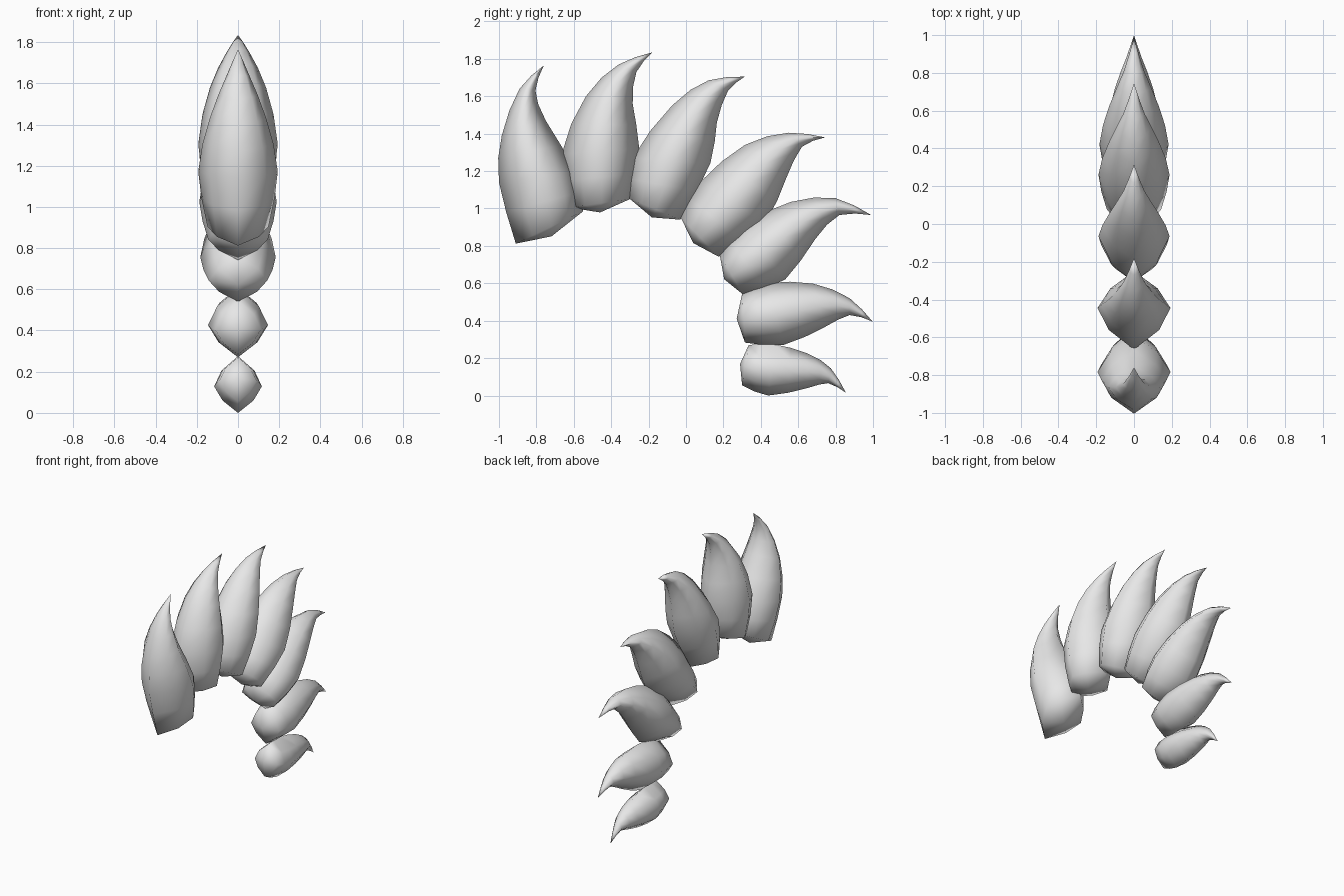
import bpy, bmesh, math
from mathutils import Vector

if "Cube" in bpy.data.objects:
    bpy.data.objects.remove(bpy.data.objects["Cube"])

grey = bpy.data.materials.new("light_grey")
grey.diffuse_color = (0.8, 0.8, 0.8, 1)
grey.use_nodes = True
grey.node_tree.nodes["Principled BSDF"].inputs["Base Color"].default_value = grey.diffuse_color

# half cross-section: (position from front edge to back edge, relative half width)
SECTION = [(0, 0), (0.25, 0.69), (0.53, 1), (0.78, 0.65), (1, 0)]
WIDTHS = [Vector((w, 0)) for w in (0.76, 0.99, 0.70, 0.29, 0.0)]
STEPS = 2


def smooth_path(points):
    """Catmull-Rom samples through the points, STEPS per span."""
    p = [2 * points[0] - points[1]] + points + [2 * points[-1] - points[-2]]
    out = []
    for i in range(1, len(p) - 2):
        a, b, c, d = p[i - 1:i + 3]
        for s in range(STEPS):
            t = s / STEPS
            out.append(0.5 * (2 * b + (c - a) * t + (2 * a - 5 * b + 4 * c - d) * t ** 2
                              + (3 * b - a - 3 * c + d) * t ** 3))
    return out + [points[-1]]


def spike(name, width, front, back, tip):
    """Curved claw lofted between a front and a back outline in the (y, z) plane."""
    fr = smooth_path([Vector(p) for p in front + [tip]])
    bk = smooth_path([Vector(p) for p in back + [tip]])
    ws = [v.x * width for v in smooth_path(WIDTHS)]
    ring = SECTION + [(t, -w) for t, w in SECTION[-2:0:-1]]
    n = len(ring)
    bm = bmesh.new()
    rows = []
    for f, b, w in list(zip(fr, bk, ws))[:-1]:
        row = []
        for t, k in ring:
            p = f.lerp(b, t)
            row.append(bm.verts.new((k * w, p.x, p.y)))
        rows.append(row)
    for lo, hi in zip(rows, rows[1:]):
        for i in range(n):
            j = (i + 1) % n
            bm.faces.new((lo[i], lo[j], hi[j], hi[i]))
    # pointed tip and slightly domed base
    apex = bm.verts.new((0, *tip))
    mid = (fr[0] + bk[0]) / 2
    out = (mid - (fr[1] + bk[1]) / 2).normalized() * width * 0.25
    root = bm.verts.new((0, *(mid + out)))
    for i in range(n):
        j = (i + 1) % n
        bm.faces.new((rows[-1][i], rows[-1][j], apex))
        bm.faces.new((rows[0][j], rows[0][i], root))
    bmesh.ops.recalc_face_normals(bm, faces=bm.faces)
    mesh = bpy.data.meshes.new(name)
    bm.to_mesh(mesh)
    bm.free()
    mesh.materials.append(grey)
    ob = bpy.data.objects.new(name, mesh)
    bpy.context.collection.objects.link(ob)
    bpy.ops.object.select_all(action='DESELECT')
    ob.select_set(True)
    bpy.context.view_layer.objects.active = ob
    bpy.ops.object.shade_smooth_by_angle(angle=math.radians(80))


# crest of seven spikes, from the forehead over the top and down the back
spike("forehead_spike", 0.195,
      [(-.91, .812), (-1, 1.14), (-.985, 1.39), (-.89, 1.64)],
      [(-.55, .985), (-.59, 1.2), (-.75, 1.47), (-.805, 1.63)], (-.76, 1.765))
spike("front_crown_spike", 0.195,
      [(-.62, 1.005), (-.665, 1.29), (-.535, 1.6), (-.36, 1.77)],
      [(-.3, 1.05), (-.25, 1.32), (-.285, 1.56), (-.265, 1.73)], (-.18, 1.835))
spike("crown_spike", 0.19,
      [(-.305, 1.055), (-.285, 1.27), (-.075, 1.55), (.12, 1.685)],
      [(-.03, .94), (.13, 1.24), (.165, 1.46), (.225, 1.63)], (.315, 1.705))
spike("rear_crown_spike", 0.19,
      [(-.03, .955), (.08, 1.145), (.315, 1.34), (.55, 1.405)],
      [(.175, .742), (.42, .92), (.535, 1.16), (.62, 1.33)], (.745, 1.38))
spike("upper_back_spike", 0.185,
      [(.18, .755), (.3, .91), (.56, 1.035), (.8, 1.055)],
      [(.305, .54), (.53, .62), (.69, .835), (.82, .965)], (.99, .965))
spike("lower_back_spike", 0.147,
      [(.3, .545), (.44, .602), (.68, .598), (.875, .52)],
      [(.315, .283), (.52, .27), (.74, .365), (.875, .43)], (.998, .395))
spike("nape_spike", 0.117,
      [(.335, .27), (.47, .274), (.65, .225), (.775, .145)],
      [(.3, .055), (.44, 0), (.65, .04), (.76, .066)], (.855, .015))
